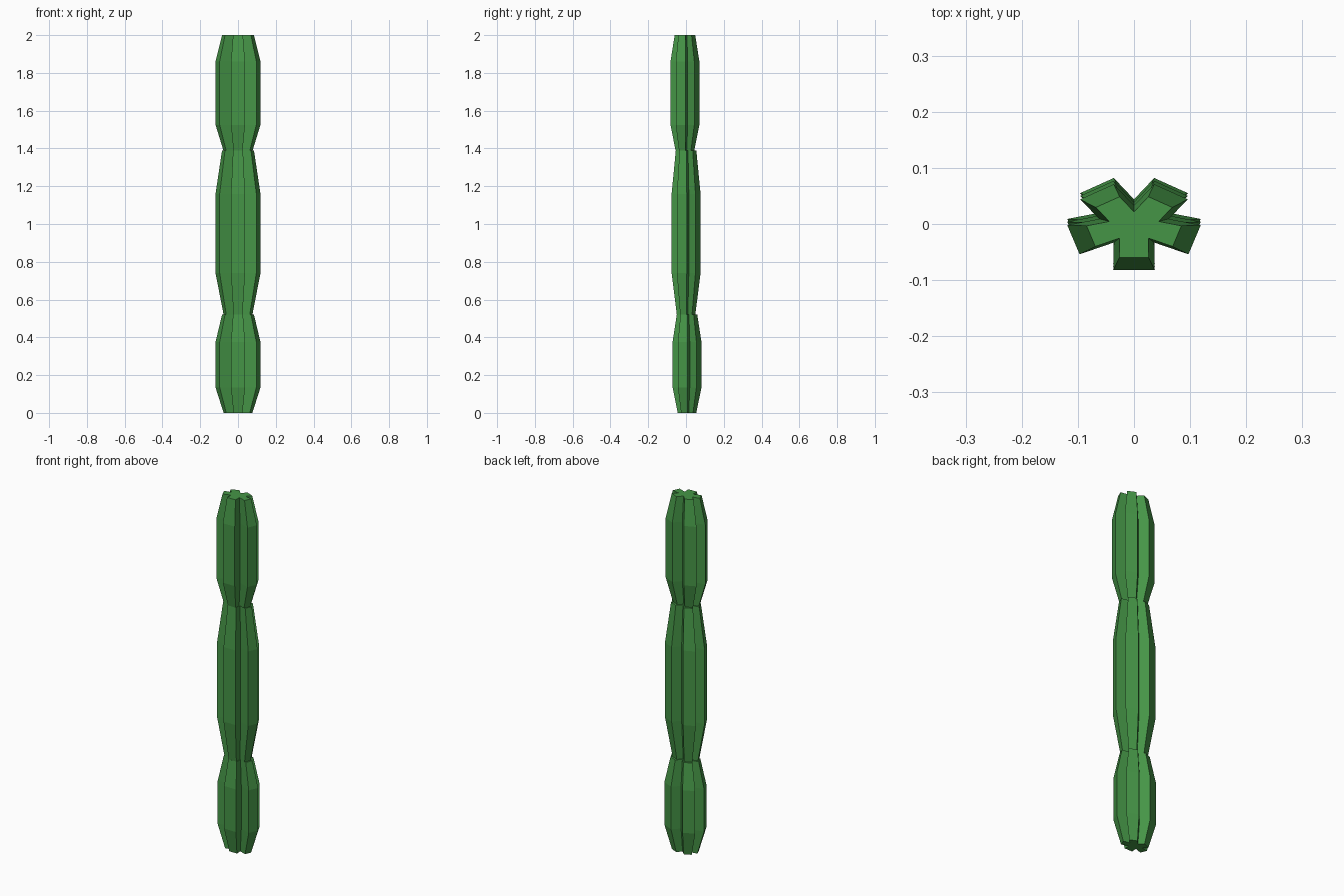
import bpy
import bmesh

cube = bpy.data.objects.get("Cube")
if cube:
    bpy.data.objects.remove(cube, do_unlink=True)

green = bpy.data.materials.new("cactus_green")
green.use_nodes = True
colour = (0.06, 0.30, 0.062, 1)
green.diffuse_color = colour
green.node_tree.nodes["Principled BSDF"].inputs["Base Color"].default_value = colour

# Right half of the five-ribbed cross-section, front to back
half = [(0.037, -0.076), (0.036, -0.027), (0.097, -0.048), (0.119, 0.004),
        (0.062, 0.015), (0.096, 0.05), (0.036, 0.077)]
back_notch = [(0, 0.039)]
section = half + back_notch + [(-x, y) for x, y in reversed(half)]


def ribbed_segment(name, levels, shift):
    """Loft the ribbed section through (height, scale) levels."""
    bm = bmesh.new()
    rings = [[bm.verts.new((x * s, y * s + shift, z)) for x, y in section]
             for z, s in levels]
    n = len(section)
    for low, high in zip(rings, rings[1:]):
        for i in range(n):
            j = (i + 1) % n
            bm.faces.new((low[i], low[j], high[j], high[i]))
    bm.faces.new(rings[0][::-1])
    bm.faces.new(rings[-1])
    bmesh.ops.recalc_face_normals(bm, faces=bm.faces)
    mesh = bpy.data.meshes.new(name)
    bm.to_mesh(mesh)
    bm.free()
    mesh.materials.append(green)
    obj = bpy.data.objects.new(name, mesh)
    bpy.context.collection.objects.link(obj)


# Three stacked stem segments, each pinched at its ends
ribbed_segment("lower_stem", [(0, 0.64), (0.135, 1), (0.375, 1), (0.52, 0.71)], 0.005)
ribbed_segment("middle_stem", [(0.52, 0.64), (0.74, 1), (1.16, 1), (1.39, 0.71)], 0)
ribbed_segment("upper_stem", [(1.39, 0.65), (1.525, 1), (1.86, 1), (2, 0.71)], -0.006)
